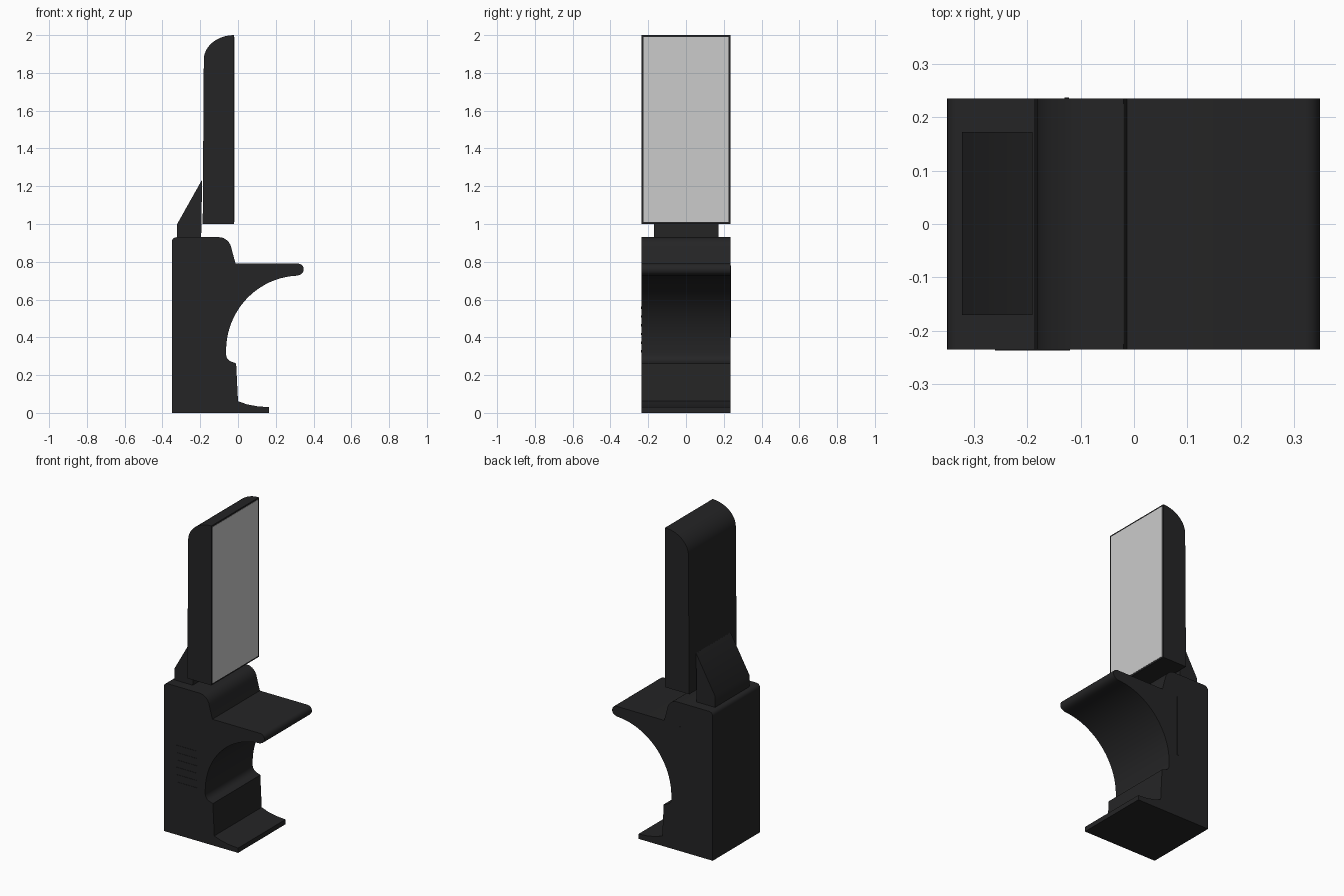
import bpy, bmesh
from math import sin, cos, pi, radians

if "Cube" in bpy.data.objects:
    bpy.data.objects.remove(bpy.data.objects["Cube"])


def material(name, rgb):
    m = bpy.data.materials.new(name)
    m.diffuse_color = (*rgb, 1)
    m.use_nodes = True
    m.node_tree.nodes["Principled BSDF"].inputs["Base Color"].default_value = m.diffuse_color
    return m


BLACK = material("black", (0.018, 0.018, 0.019))
GLASS = material("screen_grey", (0.6, 0.6, 0.6))


def arc(cx, cz, rx, rz, a0, a1, n):
    """Points on an elliptical arc, angles in degrees."""
    angles = [radians(a0 + (a1 - a0) * i / n) for i in range(n + 1)]
    return [(cx + rx * cos(a), cz + rz * sin(a)) for a in angles]


def extrude_profile(name, pts, y0, y1, mat):
    """Extrude a closed xz profile from y0 to y1."""
    bm = bmesh.new()
    face = bm.faces.new([bm.verts.new((x, y0, z)) for x, z in pts])
    ext = bmesh.ops.extrude_face_region(bm, geom=[face])
    moved = [g for g in ext["geom"] if isinstance(g, bmesh.types.BMVert)]
    bmesh.ops.translate(bm, verts=moved, vec=(0, y1 - y0, 0))
    bmesh.ops.recalc_face_normals(bm, faces=bm.faces)
    me = bpy.data.meshes.new(name)
    bm.to_mesh(me)
    bm.free()
    me.materials.append(mat)
    ob = bpy.data.objects.new(name, me)
    bpy.context.collection.objects.link(ob)
    bpy.ops.object.select_all(action='DESELECT')
    ob.select_set(True)
    bpy.context.view_layer.objects.active = ob
    bpy.ops.object.shade_smooth_by_angle(angle=radians(30))
    return ob


def box(name, x0, x1, y0, y1, z0, z1, mat):
    return extrude_profile(name, [(x0, z0), (x1, z0), (x1, z1), (x0, z1)], y0, y1, mat)


W = 0.235

# Cabinet with foot, knee arch and control shelf
cabinet = [(-0.35, 0), (0.165, 0), (0.165, 0.03), (0.10, 0.035), (0.045, 0.046), (0.0, 0.062)]
cabinet += [(-0.01, 0.262)]
cabinet += arc(-0.02, 0.31, 0.043, 0.042, 260, 185, 5)      # lip under the arch
cabinet += arc(0.33, 0.33, 0.393, 0.397, 180, 92, 20)       # knee arch
cabinet += arc(0.32, 0.76, 0.028, 0.03, -75, 90, 8)         # rounded shelf edge
cabinet += [(-0.013, 0.79)]
cabinet += arc(-0.10, 0.855, 0.067, 0.075, 10, 90, 8)       # rounded shoulder
cabinet += arc(-0.325, 0.905, 0.025, 0.025, 90, 180, 5)
extrude_profile("cabinet", cabinet, -W, W, BLACK)

# Neck bracket behind the monitor
extrude_profile("neck_bracket", [(-0.322, 0.925), (-0.195, 0.925), (-0.19, 1.235), (-0.322, 1.0)],
                -0.17, 0.172, BLACK)

# Monitor housing with curved top
housing = [(-0.02, 1.0), (-0.02, 2.0)]
housing += arc(-0.02, 1.87, 0.161, 0.13, 92, 180, 14)
housing += [(-0.187, 1.0)]
extrude_profile("monitor_housing", housing, -W, W, BLACK)

# Screen panel, leaving a thin dark bezel
box("screen", -0.03, -0.0185, -W + 0.01, W - 0.01, 1.01, 1.99, GLASS)

# Thin vent slats on the front side, door seam on the rear side
for i in range(6):
    z = 0.32 + i * 0.046
    box(f"vent_slat_{i + 1}", -0.26, -0.12, -W - 0.002, -W + 0.01, z, z + 0.012, BLACK)
box("door_seam", -0.13, -0.122, W - 0.01, W + 0.002, 0.40, 0.78, BLACK)
